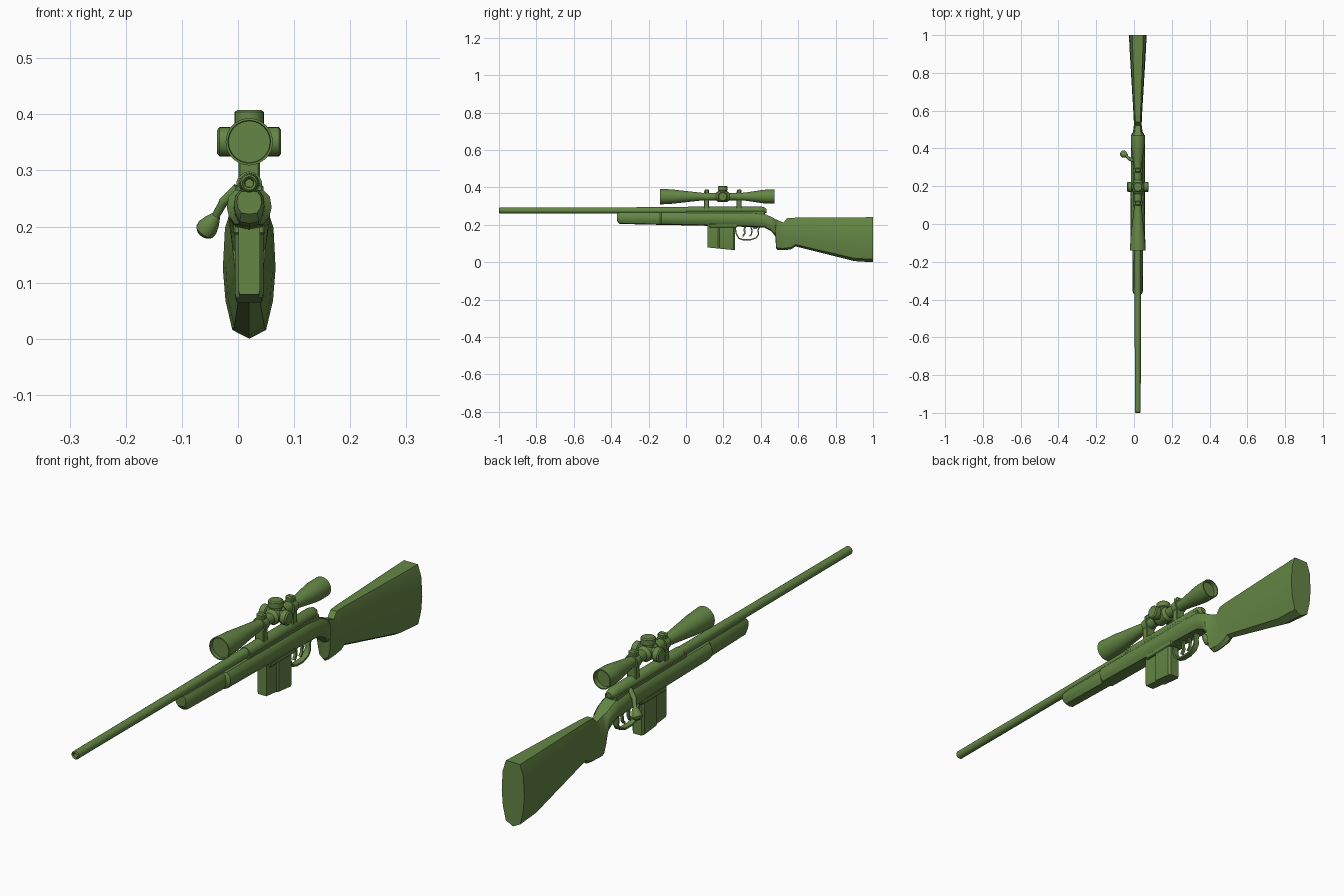
import bpy, bmesh, math
from mathutils import Vector

if "Cube" in bpy.data.objects:
    bpy.data.objects.remove(bpy.data.objects["Cube"])

CX = 0.02          # centre plane of the rifle
BORE = 0.277       # barrel axis height
SIGHT = 0.351      # scope axis height

paint = bpy.data.materials.new("green_paint")
paint.diffuse_color = (0.13, 0.24, 0.06, 1)
paint.use_nodes = True
paint.node_tree.nodes["Principled BSDF"].inputs["Base Color"].default_value = paint.diffuse_color


def finish(name, bm, angle=35):
    bmesh.ops.recalc_face_normals(bm, faces=bm.faces)
    me = bpy.data.meshes.new(name)
    bm.to_mesh(me)
    bm.free()
    ob = bpy.data.objects.new(name, me)
    bpy.context.collection.objects.link(ob)
    me.materials.append(paint)
    bpy.context.view_layer.objects.active = ob
    ob.select_set(True)
    bpy.ops.object.shade_smooth_by_angle(angle=math.radians(angle))
    ob.select_set(False)
    return ob


def loft(name, rings, angle=35):
    bm = bmesh.new()
    loops = [[bm.verts.new(p) for p in ring] for ring in rings]
    n = len(loops[0])
    for a, b in zip(loops, loops[1:]):
        for i in range(n):
            bm.faces.new((a[i], a[(i + 1) % n], b[(i + 1) % n], b[i]))
    bm.faces.new(loops[0])
    bm.faces.new(loops[-1])
    return finish(name, bm, angle)


def turned(name, profile, origin, axis=(0, 1, 0), n=24):
    """Round part: profile of (distance along axis, radius)."""
    q = Vector(axis).to_track_quat('Z', 'X')
    o = Vector(origin)
    rings = [[o + q @ Vector((r * math.cos(2 * math.pi * i / n),
                              r * math.sin(2 * math.pi * i / n), d))
              for i in range(n)] for d, r in profile]
    return loft(name, rings)


def box(name, x, y, z, bevel=0.003):
    bm = bmesh.new()
    bmesh.ops.create_cube(bm, size=1)
    for v in bm.verts:
        v.co = Vector([(r[0] + r[1]) / 2 + c * (r[1] - r[0])
                       for r, c in zip((x, y, z), v.co)])
    bmesh.ops.bevel(bm, geom=bm.edges[:], offset=bevel, segments=1, affect='EDGES')
    return finish(name, bm)


def strip(name, path, width, thick):
    """Flat bar bent along a (y, z) path."""
    pts = [Vector(p) for p in path]
    rings = []
    for i, p in enumerate(pts):
        t = (pts[min(i + 1, len(pts) - 1)] - pts[max(i - 1, 0)]).normalized()
        m = Vector((-t.y, t.x)) * thick / 2
        rings.append([(CX + s * width / 2, p.x + k * m.x, p.y + k * m.y)
                      for s, k in ((-1, -1), (1, -1), (1, 1), (-1, 1))])
    return loft(name, rings, 50)


# Stock: one loft of (y, bottom, top, half width)
half = [(0, 0), (0.64, 0.065), (0.9, 0.28), (1, 0.52), (0.92, 0.82), (0.62, 1)]
outline = half + [(-x, z) for x, z in reversed(half[1:])]
sections = [
    (-0.37, .222, .262, .022), (-0.355, .205, .265, .027), (-0.14, .200, .265, .028),
    (-0.13, .200, .265, .040), (0.20, .193, .265, .037), (0.35, .188, .265, .037),
    (0.42, .185, .258, .037), (0.455, .167, .243, .036), (0.477, .140, .231, .033),
    (0.482, .075, .229, .028), (0.49, .065, .225, .025), (0.522, .065, .212, .021),
    (0.54, .066, .235, .021), (0.565, .070, .237, .022), (0.585, .085, .238, .023),
    (0.90, .006, .240, .042), (1.0, .000, .241, .047)]
loft("stock", [[(CX + x * w, y, a + z * (b - a)) for x, z in outline]
               for y, a, b, w in sections])

# Barrel with bore, receiver and bolt shroud
turned("barrel", [(-0.95, .007), (-0.995, .008), (-1.0, .012), (-0.996, .0155),
                  (-0.35, .0165), (0.03, .019)], (CX, 0, BORE))
turned("receiver", [(0.01, .017), (0.012, .023), (0.40, .023), (0.42, .018),
                    (0.43, .010)], (CX, 0, BORE - .002))
box("receiver_bed", (CX - .025, CX + .025), (0.0, 0.42), (.245, .274))

# Bolt handle and knob
root, bend, tip = Vector((0.0, 0.335, .268)), Vector((-0.025, 0.345, .245)), Vector((-0.042, 0.362, .215))
turned("bolt_root", [(0, .010), ((bend - root).length + .004, .008)], root, bend - root, 12)
turned("bolt_arm", [(0, .008), ((tip - bend).length + .003, .007)], bend, tip - bend, 12)
turned("bolt_knob", [(-.006, .008), (0.006, .014), (.022, .019), (.032, .018), (.039, .010)],
       tip, (-0.55, 0.35, -0.75), 14)

# Magazine: tapered front, sloping floor
plan = [(-.019, .115), (.019, .115), (.019, .172), (.025, .180), (.025, .253),
        (.018, .262), (-.018, .262), (-.025, .253), (-.025, .180), (-.019, .172)]
loft("magazine", [[(CX + x * .9, y, .079 - .10 * (y - .115)) for x, y in plan],
                  [(CX + x, y, .086 - .10 * (y - .115)) for x, y in plan],
                  [(CX + x, y, .205) for x, y in plan]], 25)
box("magazine_well", (CX - .028, CX + .028), (.125, .275), (.186, .205))

# Trigger guard and trigger
strip("trigger_guard", [(.262, .192), (.268, .155), (.282, .128), (.305, .120), (.345, .120),
                        (.375, .130), (.388, .150), (.385, .172), (.395, .192)], .022, .007)
strip("trigger", [(.318, .195), (.312, .175), (.314, .155), (.304, .138)], .010, .009)
strip("trigger_stop", [(.345, .195), (.353, .172), (.350, .150), (.340, .138)], .010, .007)

# Scope tube with recessed lenses
turned("scope", [(-.128, .037), (-.14, .038), (-.14, .042), (-.07, .038), (-.02, .032),
                 (.07, .022), (.09, .020), (.30, .020), (.32, .022), (.40, .034),
                 (.425, .037), (.472, .037), (.472, .033), (.455, .032)], (CX, 0, SIGHT), n=32)
turned("scope_saddle", [(.160, .020), (.172, .029), (.220, .029), (.232, .020)], (CX, 0, SIGHT))

# Adjustment turrets: top, left and right
for label, axis in (("top", (0, 0, 1)), ("left", (-1, 0, 0)), ("right", (1, 0, 0))):
    turned(label + "_turret", [(0, .020), (.030, .020), (.033, .026), (.053, .026), (.057, .021)],
           (CX, .196, SIGHT), axis)

# Scope mounts
for label, y in (("front", .110), ("rear", .284)):
    turned(label + "_scope_ring", [(y - .013, .026), (y + .013, .026)], (CX, 0, SIGHT))
    box(label + "_mount_post", (CX - .019, CX + .019), (y - .013, y + .013), (.285, .335))
    box(label + "_ring_cap", (CX - .016, CX + .016), (y - .012, y + .012), (.355, .390), .005)
